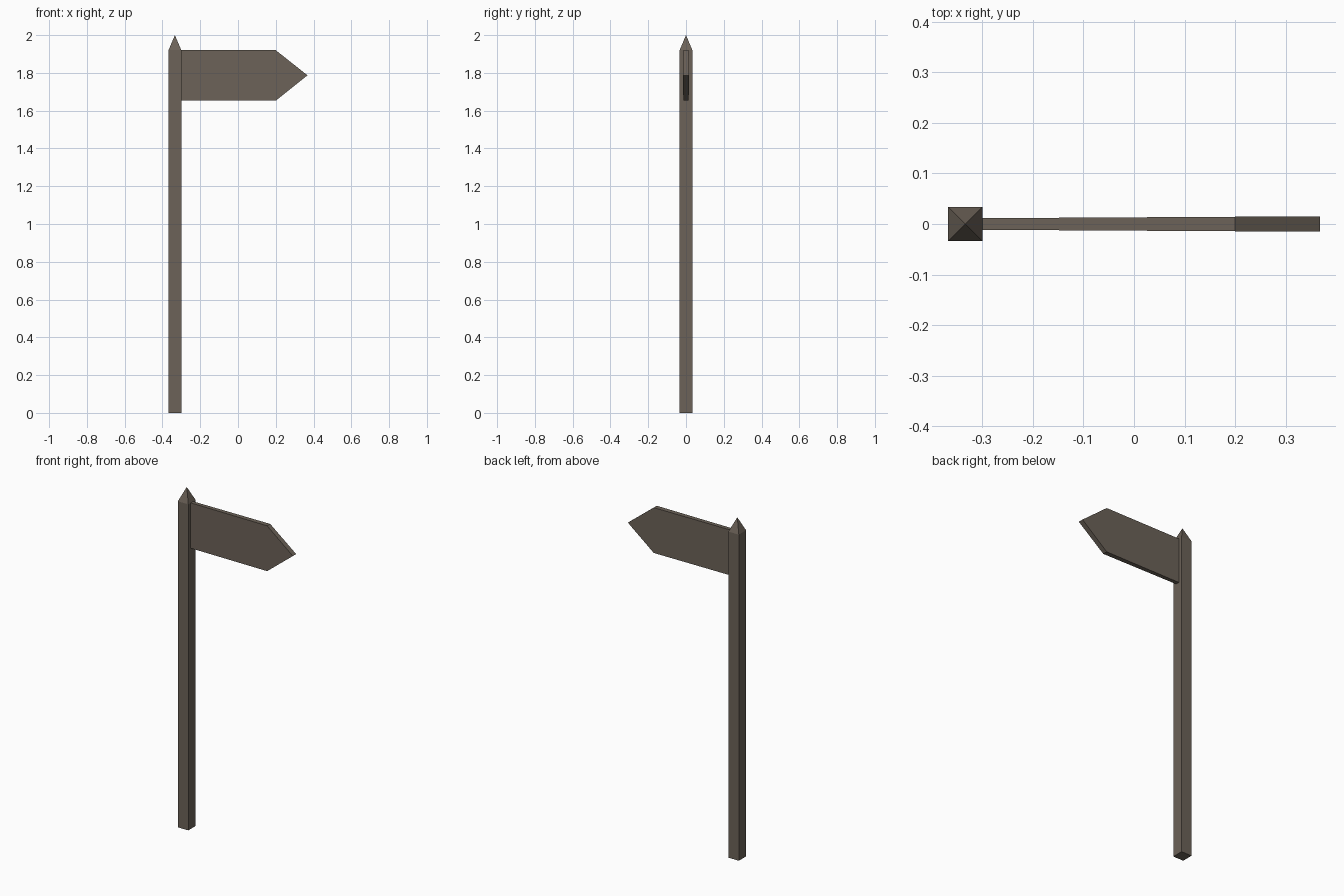
import bpy

if "Cube" in bpy.data.objects:
    bpy.data.objects.remove(bpy.data.objects["Cube"])

# Weathered wood, shared by all parts
wood = bpy.data.materials.new("weathered_wood")
wood.diffuse_color = (0.15, 0.123, 0.098, 1.0)
wood.use_nodes = True
wood.node_tree.nodes["Principled BSDF"].inputs["Base Color"].default_value = wood.diffuse_color


def make_object(name, verts, faces):
    mesh = bpy.data.meshes.new(name)
    mesh.from_pydata(verts, [], faces)
    mesh.materials.append(wood)
    mesh.update()
    obj = bpy.data.objects.new(name, mesh)
    bpy.context.collection.objects.link(obj)
    return obj


# Square post with a pyramid point
cx, h, top, tip = -0.334, 0.034, 1.92, 2.0
ring = [(-h, -h), (h, -h), (h, h), (-h, h)]
verts = [(cx + x, y, z) for z in (0, top) for x, y in ring] + [(cx, 0, tip)]
faces = [(3, 2, 1, 0)]
for i in range(4):
    j = (i + 1) % 4
    faces += [(i, j, j + 4, i + 4), (i + 4, j + 4, 8)]
make_object("post", verts, faces)

# Arrow-shaped board, slightly thicker towards its point
outline = [(-0.30, 1.653), (0.20, 1.653), (0.368, 1.787), (0.20, 1.92), (-0.30, 1.92)]


def half_thickness(x):
    return 0.0115 + 0.0038 * (x + 0.30) / 0.668


n = len(outline)
verts = [(x, s * half_thickness(x), z) for s in (-1, 1) for x, z in outline]
faces = [tuple(range(n)), tuple(reversed(range(n, 2 * n)))]
faces += [(i, i + n, (i + 1) % n + n, (i + 1) % n) for i in range(n)]
make_object("arrow_board", verts, faces)
